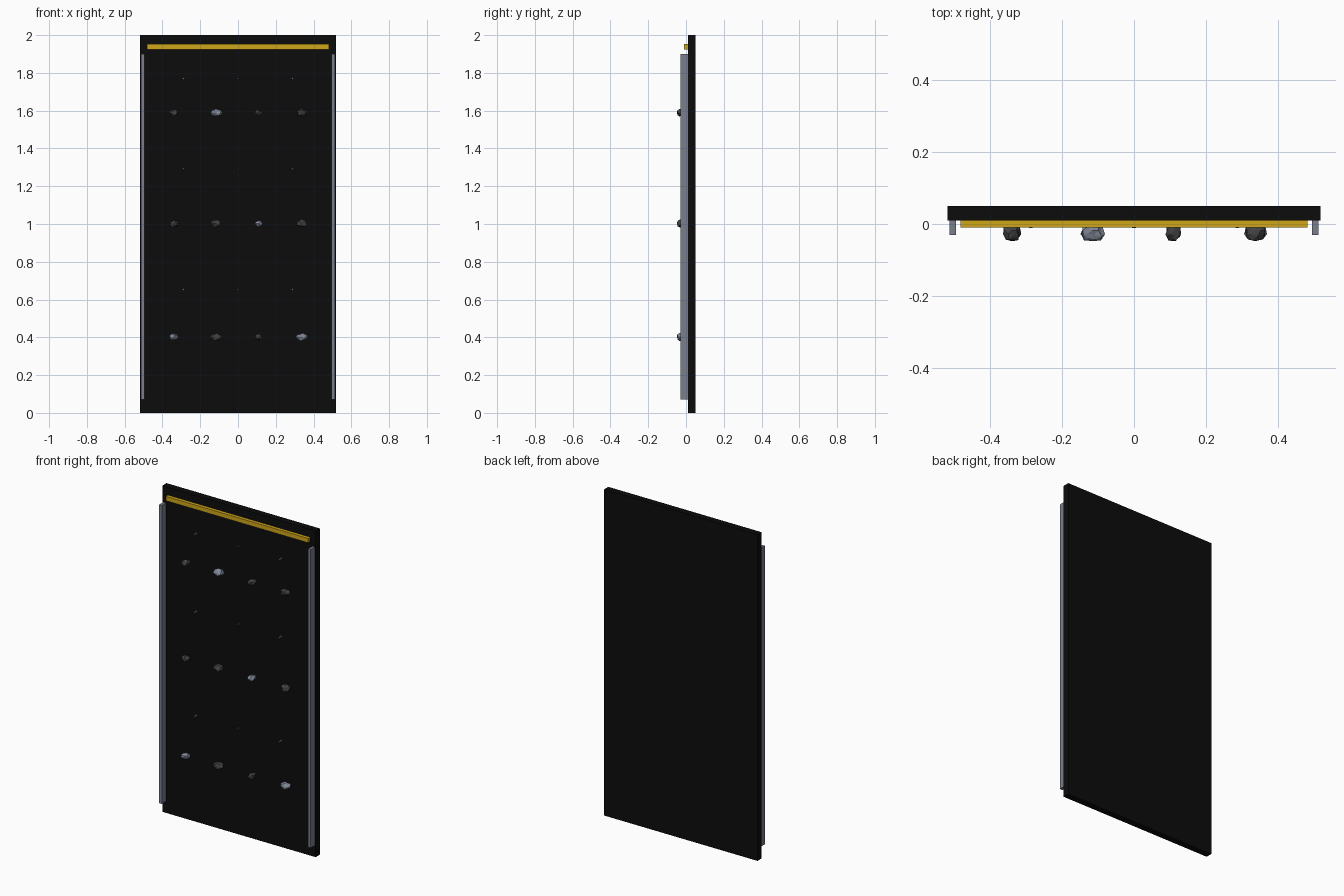
import bpy, bmesh, math, random
from mathutils import Matrix, Vector

if "Cube" in bpy.data.objects:
    bpy.data.objects.remove(bpy.data.objects["Cube"])

random.seed(4)

def material(name, rgb):
    m = bpy.data.materials.new(name)
    m.diffuse_color = (*rgb, 1)
    m.use_nodes = True
    m.node_tree.nodes["Principled BSDF"].inputs["Base Color"].default_value = m.diffuse_color
    return m

black = material("black board", (0.0035, 0.0035, 0.0035))
steel = material("steel grey", (0.19, 0.21, 0.26))
gold = material("gold trim", (0.62, 0.38, 0.01))
stone = material("dark stone", (0.055, 0.055, 0.055))
ore = material("pale stone", (0.23, 0.26, 0.33))

def finish(name, bm, mat):
    bmesh.ops.recalc_face_normals(bm, faces=bm.faces)
    mesh = bpy.data.meshes.new(name)
    bm.to_mesh(mesh)
    bm.free()
    mesh.materials.append(mat)
    obj = bpy.data.objects.new(name, mesh)
    bpy.context.collection.objects.link(obj)
    return obj

def box(name, lo, hi, mat):
    lo, hi = Vector(lo), Vector(hi)
    bm = bmesh.new()
    bmesh.ops.create_cube(bm, size=1, matrix=Matrix.Translation((lo + hi) / 2)
                          @ Matrix.Diagonal((*(hi - lo), 1)))
    return finish(name, bm, mat)

def rock(name, x, z, w, h, mat):
    """Faceted lump, narrow at the board and wide at the front."""
    bm = bmesh.new()
    bmesh.ops.create_icosphere(bm, subdivisions=2, radius=1)
    for v in bm.verts:
        k = random.uniform(0.78, 1.08)
        t = (1 - v.co.y) / 2                      # 0 at board, 1 at front
        flare = 0.75 + 0.45 * t
        v.co = Vector((x + v.co.x * k * flare * w / 2,
                       max(-0.048, -0.018 + v.co.y * 0.032 * k),
                       z + v.co.z * k * flare * h / 2))
    return finish(name, bm, mat)

# Backing board, side rails and top trim
box("board", (-0.52, 0.01, 0), (0.52, 0.05, 2), black)
for side, s in (("left", -1), ("right", 1)):
    box(side + "_rail", (s * 0.505 - 0.009, -0.03, 0.07),
        (s * 0.505 + 0.009, 0.0105, 1.9), steel)
box("top_trim", (-0.483, -0.01, 1.925), (0.483, 0.0105, 1.952), gold)

# Grid of stones, pale ones along the diagonals
columns = ((-0.34, 0.05), (-0.116, 0.066), (0.11, 0.042), (0.338, 0.062))
for j, z in enumerate((0.402, 1.002, 1.588)):
    for i, (x, w) in enumerate(columns):
        rock(f"stone_{j}_{i}", x, z, w, 0.026 + w * 0.25,
             ore if (i + j) % 3 == 0 else stone)

# Small studs between the stones
for j, z in enumerate((0.653, 1.292, 1.77)):
    for i, x in enumerate((-0.288, 0, 0.288)):
        bm = bmesh.new()
        bmesh.ops.create_cone(bm, cap_ends=True, segments=8, radius1=0.006, radius2=0.005,
                              depth=0.022, matrix=Matrix.Translation((x, 0, z))
                              @ Matrix.Rotation(math.pi / 2, 4, 'X'))
        finish(f"stud_{j}_{i}", bm, stone if i == 1 else steel)
